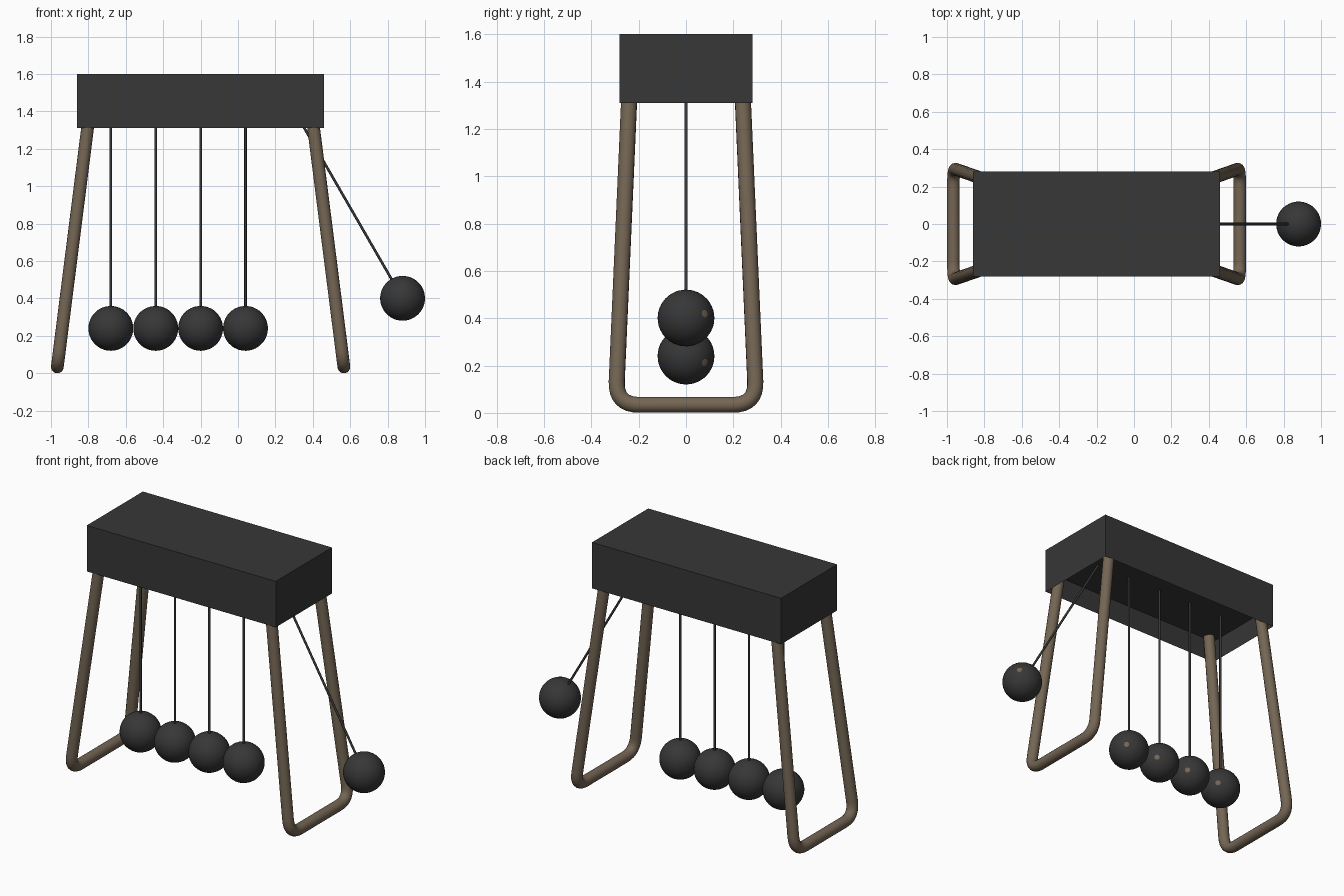
import bpy, bmesh, math
from mathutils import Vector, Matrix

if "Cube" in bpy.data.objects:
    bpy.data.objects.remove(bpy.data.objects["Cube"])

CX = -0.2             # centre of the frame along x
PIVOT_Z = 1.44        # ceiling inside the box, where the cords hang
BALL_R, CORD_L = 0.12, 1.2


def material(name, rgb):
    m = bpy.data.materials.new(name)
    m.diffuse_color = (*rgb, 1)
    m.use_nodes = True
    m.node_tree.nodes["Principled BSDF"].inputs["Base Color"].default_value = m.diffuse_color
    return m


dark = material("charcoal", (0.038, 0.038, 0.038))
wood = material("brown", (0.175, 0.132, 0.088))


def add_mesh(name, bm, mats, smooth=False):
    me = bpy.data.meshes.new(name)
    bm.normal_update()
    bm.to_mesh(me)
    bm.free()
    ob = bpy.data.objects.new(name, me)
    bpy.context.collection.objects.link(ob)
    for m in mats:
        me.materials.append(m)
    if smooth:
        bpy.ops.object.select_all(action='DESELECT')
        ob.select_set(True)
        bpy.context.view_layer.objects.active = ob
        bpy.ops.object.shade_smooth_by_angle(angle=math.radians(40))
    return ob


# Box cover, hollowed from below
bm = bmesh.new()
bmesh.ops.create_cube(bm, size=1, matrix=Matrix.Translation((CX, 0, 1.455))
                      @ Matrix.Diagonal((1.32, 0.56, 0.29, 1)))
bm.normal_update()
bottom = [f for f in bm.faces if f.normal.z < -0.9]
bmesh.ops.inset_region(bm, faces=bottom, thickness=0.02)
for v in bottom[0].verts:
    v.co.z = PIVOT_Z
add_mesh("top_box", bm, [dark])


# Bent tube legs: one U at each end, splayed outwards
def leg_path(side):
    top = Vector((CX + side * 0.588, 0.235, PIVOT_Z))
    corner = Vector((CX + side * 0.766, 0.297, 0.034))
    a = corner + (top - corner).normalized() * 0.1
    b = corner + Vector((0, -0.1, 0))
    half = [top]
    for i in range(9):
        t = i / 8
        half.append(a * (1 - t) ** 2 + corner * 2 * t * (1 - t) + b * t * t)
    return half + [Vector((p.x, -p.y, p.z)) for p in reversed(half)]


for name, side in (("left_leg_frame", -1), ("right_leg_frame", 1)):
    cu = bpy.data.curves.new(name, 'CURVE')
    cu.dimensions = '3D'
    cu.bevel_depth, cu.bevel_resolution = 0.034, 6
    cu.use_fill_caps = True
    pts = leg_path(side)
    sp = cu.splines.new('POLY')
    sp.points.add(len(pts) - 1)
    for p, co in zip(sp.points, pts):
        p.co = (*co, 1)
    cu.materials.append(wood)
    ob = bpy.data.objects.new(name, cu)
    bpy.context.collection.objects.link(ob)
    bpy.ops.object.select_all(action='DESELECT')
    ob.select_set(True)
    bpy.context.view_layer.objects.active = ob
    bpy.ops.object.convert(target='MESH')
    bpy.ops.object.shade_smooth_by_angle(angle=math.radians(40))

# Five balls on cords, the last one swung out
spot = Vector((0.086, 0.08, -0.028)).normalized()
aim = spot.to_track_quat('Z', 'Y').to_matrix().to_4x4()
for i in range(5):
    swing = math.radians(-30 if i == 4 else 0)
    place = (Matrix.Translation((CX + (i - 2) * 0.24, 0, PIVOT_Z))
             @ Matrix.Rotation(swing, 4, 'Y'))

    # Ball with a small brown spot at its pole
    bm = bmesh.new()
    bmesh.ops.create_uvsphere(bm, u_segments=32, v_segments=24, radius=BALL_R)
    for f in bm.faces:
        f.material_index = int(f.calc_center_median().z > BALL_R * 0.993)
    bm.transform(place @ Matrix.Translation((0, 0, -CORD_L)) @ aim)
    add_mesh(f"ball_{i + 1}", bm, [dark, wood], True)

    # Cord
    length = CORD_L - BALL_R + 0.02
    bm = bmesh.new()
    bmesh.ops.create_cone(bm, cap_ends=True, segments=12, radius1=0.007,
                          radius2=0.007, depth=length)
    bm.transform(place @ Matrix.Translation((0, 0, -length / 2)))
    add_mesh(f"cord_{i + 1}", bm, [dark], True)
